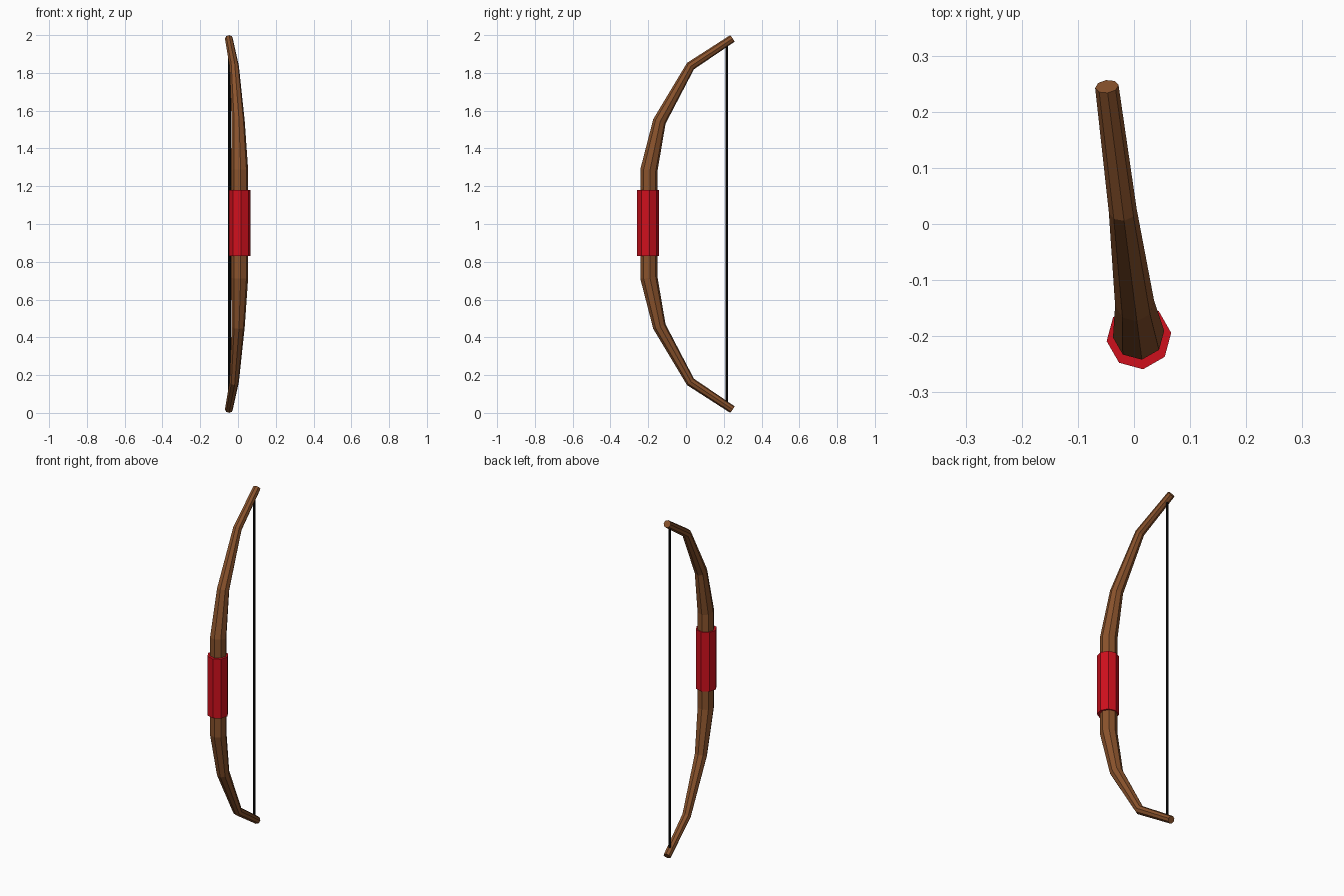
import bpy, bmesh
from math import radians, cos, sin, pi
from mathutils import Vector, Matrix

if "Cube" in bpy.data.objects:
    bpy.data.objects.remove(bpy.data.objects["Cube"])

# The whole bow lies in a plane turned slightly about z
TURN = Matrix.Translation((-0.017, 0, 0)) @ Matrix.Rotation(radians(7.3), 4, 'Z')
SIDES = 8


def material(name, rgb):
    m = bpy.data.materials.new(name)
    m.diffuse_color = (*rgb, 1)
    m.use_nodes = True
    m.node_tree.nodes["Principled BSDF"].inputs["Base Color"].default_value = m.diffuse_color
    return m


def sweep(name, stations, mat):
    """Flat-faced octagonal tube through (y, z, radius) stations, mitred at bends."""
    pts = [Vector((0, y, z)) for y, z, r in stations]
    bm = bmesh.new()
    rings = []
    for i, p in enumerate(pts):
        before = (p - pts[i - 1]).normalized() if i else Vector()
        after = (pts[i + 1] - p).normalized() if i < len(pts) - 1 else Vector()
        tangent = (before + after).normalized()
        side = Vector((1, 0, 0))
        out = tangent.cross(side)
        r = stations[i][2]
        angles = [2 * pi * k / SIDES for k in range(SIDES)]
        rings.append([bm.verts.new(p + r * (cos(a) * side + sin(a) * out)) for a in angles])
    for a, b in zip(rings, rings[1:]):
        for k in range(SIDES):
            n = (k + 1) % SIDES
            bm.faces.new((a[k], a[n], b[n], b[k]))
    bm.faces.new(rings[0])
    bm.faces.new(rings[-1])
    bmesh.ops.recalc_face_normals(bm, faces=bm.faces)
    bm.transform(TURN)
    mesh = bpy.data.meshes.new(name)
    bm.to_mesh(mesh)
    bm.free()
    mesh.materials.append(mat)
    obj = bpy.data.objects.new(name, mesh)
    bpy.context.collection.objects.link(obj)
    return obj


wood = material("wood", (0.25, 0.085, 0.025))
red = material("red_wrap", (0.62, 0.005, 0.012))
black = material("black_cord", (0.004, 0.004, 0.004))

# Curved wooden stave: upper half mirrored about z = 1
upper = [(-0.198, 1.285, 0.046), (-0.142, 1.543, 0.035),
         (0.024, 1.836, 0.025), (0.247, 1.982, 0.021)]
lower = [(y, 2 - z, r) for y, z, r in reversed(upper)]
sweep("bow_stave", lower + upper, wood)

# Wrapped grip
sweep("grip", [(-0.203, 0.83, 0.058), (-0.203, 1.18, 0.058)], red)

# Taut string between the limb tips
sweep("bowstring", [(0.218, 0.04, 0.007), (0.218, 1.96, 0.007)], black)
